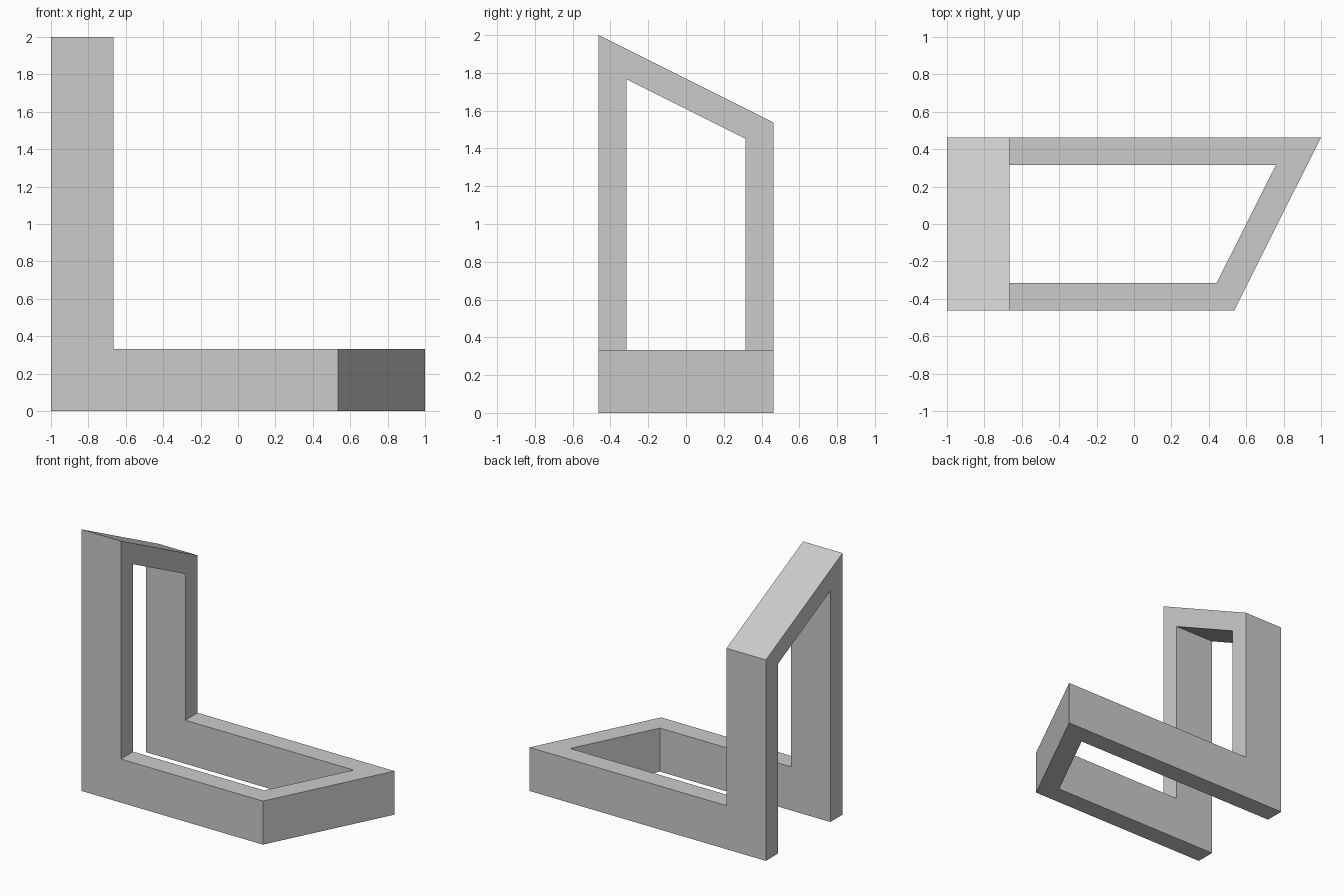
import bpy
import bmesh

if "Cube" in bpy.data.objects:
    bpy.data.objects.remove(bpy.data.objects["Cube"], do_unlink=True)

OUTER = 0.463   # half width of the frame
INNER = 0.315   # half width of the opening
BAR = 0.333     # depth of the legs

grey = bpy.data.materials.new("light_grey")
grey.use_nodes = True
colour = (0.6, 0.6, 0.6, 1)
grey.diffuse_color = colour
grey.node_tree.nodes["Principled BSDF"].inputs["Base Color"].default_value = colour


def loft(name, section, half):
    """Solid between the x-z sections at y = -half and y = +half."""
    bm = bmesh.new()
    ends = [[bm.verts.new((x, y, z)) for x, z in section(y)] for y in (-half, half)]
    near, far = ends
    n = len(near)
    bm.faces.new(near)
    bm.faces.new(far[::-1])
    for i in range(n):
        j = (i + 1) % n
        bm.faces.new((near[i], far[i], far[j], near[j]))
    bmesh.ops.recalc_face_normals(bm, faces=bm.faces)
    mesh = bpy.data.meshes.new(name)
    bm.to_mesh(mesh)
    bm.free()
    mesh.materials.append(grey)
    obj = bpy.data.objects.new(name, mesh)
    bpy.context.collection.objects.link(obj)
    return obj


def l_section(y):
    tip = 0.7675 + 0.502 * y    # slanted end of the floor leg
    top = 1.7685 - 0.5 * y      # slanted top of the upright
    inside = BAR - 1 + 0.0005
    return [(-1, 0), (tip, 0), (tip, BAR), (inside, BAR), (inside, top), (-1, top)]


def opening_section(y):
    tip = 0.6 + 0.503 * y
    top = 1.609 - 0.5 * y
    return [(-1.5, -0.5), (tip, -0.5), (tip, top), (-1.5, top)]


# L-shaped body, hollowed so that only a bent ribbon frame remains
frame = loft("bent_frame", l_section, OUTER)
cutter = loft("opening_cutter", opening_section, INNER)
cutter.hide_render = True

cut = frame.modifiers.new("opening", "BOOLEAN")
cut.operation = "DIFFERENCE"
cut.solver = "EXACT"
cut.object = cutter
bpy.context.view_layer.objects.active = frame
bpy.ops.object.modifier_apply(modifier=cut.name)
bpy.data.objects.remove(cutter, do_unlink=True)
